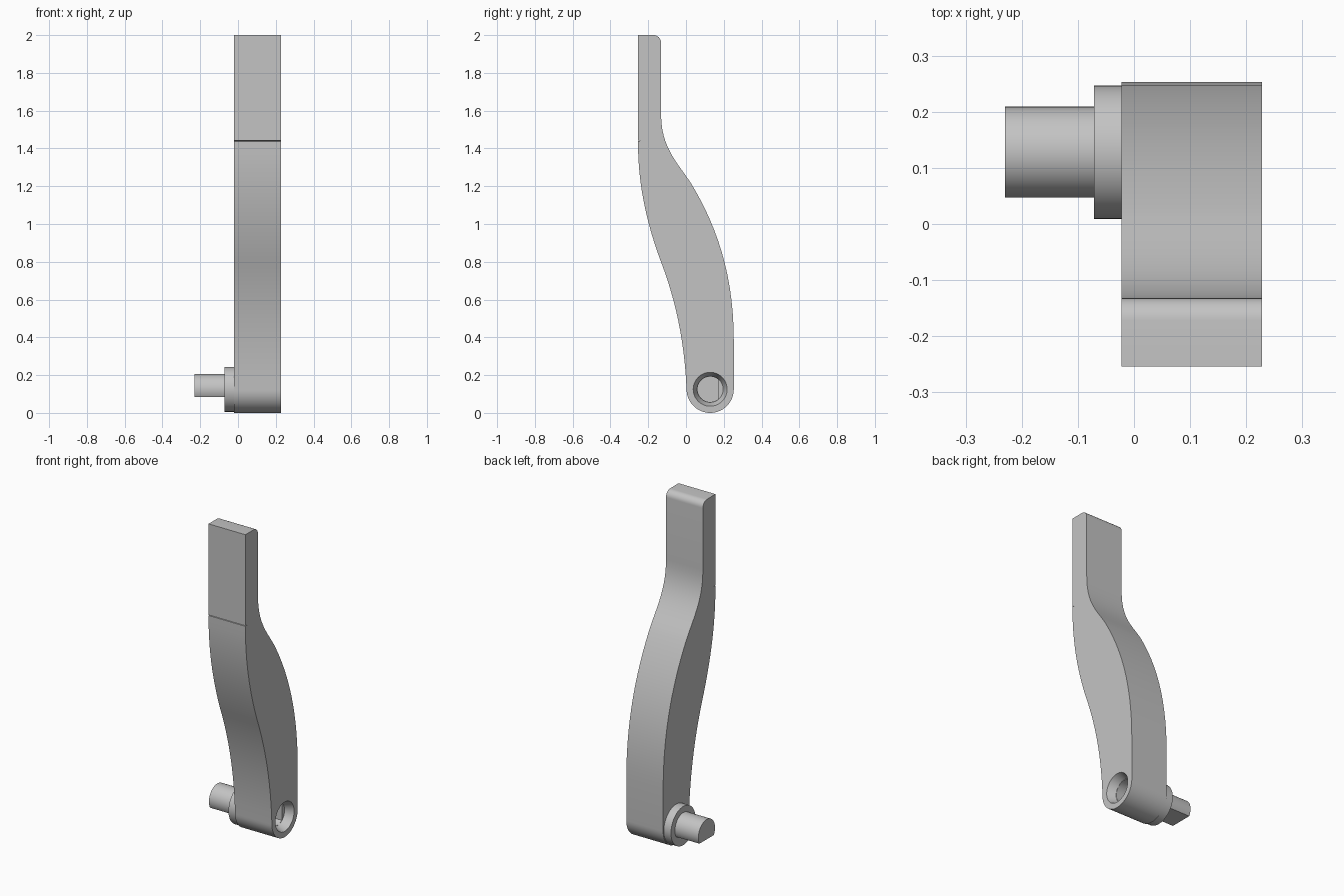
import bpy, bmesh, math
from mathutils import Vector
from mathutils.geometry import interpolate_bezier

if "Cube" in bpy.data.objects:
    bpy.data.objects.remove(bpy.data.objects["Cube"], do_unlink=True)

grey = bpy.data.materials.new("plain grey")
grey.use_nodes = True
colour = (0.55, 0.55, 0.55, 1)
grey.diffuse_color = colour
grey.node_tree.nodes["Principled BSDF"].inputs["Base Color"].default_value = colour

AXIS = (0.128, 0.125)          # y, z of the pivot
INNER, OUTER = -0.022, 0.228   # x of the arm's two sides


def arc(centre, radius, start, end, steps):
    """Points on an arc in the y-z plane, angles in degrees."""
    angles = [math.radians(start + (end - start) * i / steps) for i in range(steps + 1)]
    return [(centre[0] + radius * math.cos(a), centre[1] + radius * math.sin(a)) for a in angles]


def bezier(a, b, c, d):
    pts = interpolate_bezier(*[Vector((*p, 0)) for p in (a, b, c, d)], 14)
    return [(p.x, p.y) for p in pts]


def loft(name, ring_a, x_a, ring_b, x_b):
    """Closed solid between two matching rings placed along x."""
    bm = bmesh.new()
    a = [bm.verts.new((x_a, *p)) for p in ring_a]
    b = [bm.verts.new((x_b, *p)) for p in ring_b]
    bm.faces.new(a)
    bm.faces.new(b[::-1])
    for i in range(len(a)):
        j = (i + 1) % len(a)
        bm.faces.new((a[i], b[i], b[j], a[j]))
    bmesh.ops.recalc_face_normals(bm, faces=bm.faces)
    mesh = bpy.data.meshes.new(name)
    bm.to_mesh(mesh)
    bm.free()
    mesh.materials.append(grey)
    obj = bpy.data.objects.new(name, mesh)
    bpy.context.collection.objects.link(obj)
    return obj


def prism(name, ring, x_a, x_b):
    return loft(name, ring, x_a, ring, x_b)


def circle(radius):
    return arc(AXIS, radius, 0, 360, 48)[:-1]


def d_shape(radius, flat, facing):
    """Circle with one flat at the given distance towards an angle."""
    half = math.degrees(math.acos(flat / radius))
    return arc(AXIS, radius, facing + half, facing + 360 - half, 40)


# Arm: S-shaped side profile, round at the pivot, thin at the tip
profile = [(-0.254, 2), (-0.254, 1.442), (-0.236, 1.44), (-0.254, 1.438)]
profile += bezier((-0.254, 1.43), (-0.254, 1.2), (-0.205, 1.0), (-0.14, 0.82))[1:]
profile += bezier((-0.14, 0.82), (-0.07, 0.64), (-0.01, 0.42), (0.003, 0.13))[1:-1]
profile += arc(AXIS, 0.125, 180, 360, 28)
profile += bezier((0.253, 0.38), (0.253, 0.7), (0.18, 0.96), (0.03, 1.21))
profile += bezier((0.03, 1.21), (-0.04, 1.32), (-0.132, 1.4), (-0.132, 1.58))[1:]
profile += arc((-0.172, 1.96), 0.04, 0, 90, 8)
arm = prism("arm", profile, INNER, OUTER)

# Socket: tapered mouth leading to a flat-sided bore
mouth = loft("socket_mouth_cutter", circle(0.094), OUTER + 0.01, circle(0.069), OUTER - 0.05)
bore = prism("socket_bore_cutter", d_shape(0.067, 0.042, 0), OUTER - 0.03, OUTER - 0.18)
for cutter in (mouth, bore):
    cut = arm.modifiers.new(cutter.name, "BOOLEAN")
    cut.operation = "DIFFERENCE"
    cut.solver = "EXACT"
    cut.object = cutter
    bpy.context.view_layer.objects.active = arm
    bpy.ops.object.modifier_apply(modifier=cut.name)
    bpy.data.objects.remove(cutter, do_unlink=True)

# Collar and flat-bottomed peg
collar = prism("collar", circle(0.119), INNER, -0.071)
peg = prism("peg", d_shape(0.081, 0.041, 270), -0.071, -0.23)

# Smooth curved walls, crisp rims
bpy.ops.object.select_all(action="DESELECT")
for obj in (arm, collar, peg):
    obj.select_set(True)
bpy.context.view_layer.objects.active = arm
bpy.ops.object.shade_smooth_by_angle(angle=math.radians(30))
